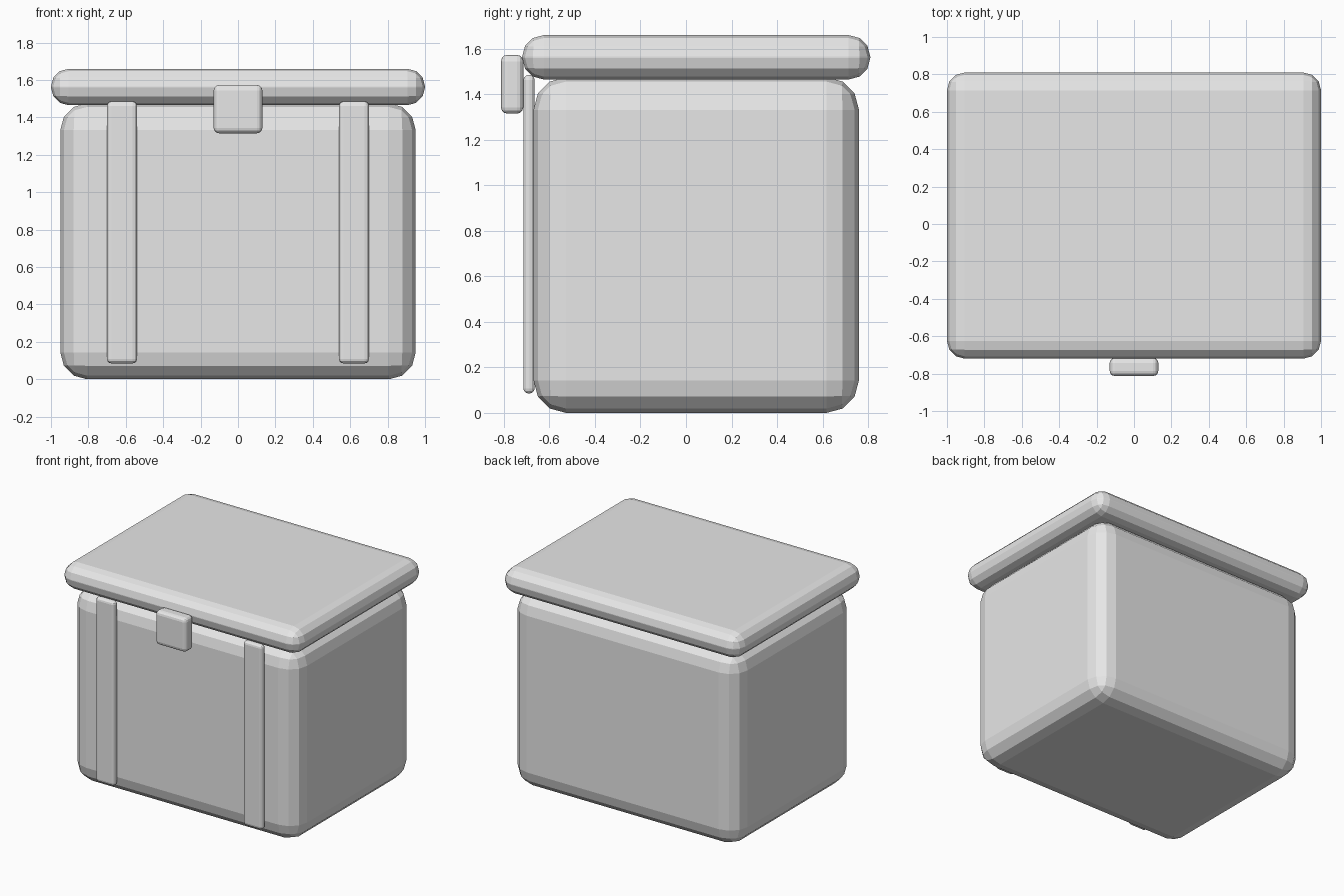
import bpy
import bmesh

cube = bpy.data.objects.get("Cube")
if cube:
    bpy.data.objects.remove(cube, do_unlink=True)

GREY = (0.8, 0.8, 0.8, 1.0)
grey = bpy.data.materials.new("plain grey")
grey.use_nodes = True
grey.diffuse_color = GREY
grey.node_tree.nodes["Principled BSDF"].inputs["Base Color"].default_value = GREY


def rounded_box(name, xs, ys, zs, radius, segments=3):
    """Box between the given limits, with faceted rounded edges."""
    spans = (xs, ys, zs)
    bm = bmesh.new()
    bmesh.ops.create_cube(bm, size=1)
    for v in bm.verts:
        for i, (low, high) in enumerate(spans):
            v.co[i] *= high - low
    mesh = bpy.data.meshes.new(name)
    bm.to_mesh(mesh)
    bm.free()
    mesh.materials.append(grey)
    obj = bpy.data.objects.new(name, mesh)
    obj.location = [(low + high) / 2 for low, high in spans]
    bpy.context.collection.objects.link(obj)
    bevel = obj.modifiers.new("rounded edges", "BEVEL")
    bevel.width = radius
    bevel.segments = segments
    return obj


# Chest body and overhanging lid
rounded_box("body", (-0.95, 0.95), (-0.67, 0.76), (0, 1.475), 0.143)
rounded_box("lid", (-1, 1), (-0.72, 0.81), (1.465, 1.66), 0.095)

# Pair of upright straps on the front
for side, name in ((-1, "right_strap"), (1, "left_strap")):
    limits = sorted((side * 0.54, side * 0.7))
    rounded_box(name, limits, (-0.715, -0.665), (0.085, 1.485), 0.023)

# Latch over the lid's front edge
rounded_box("latch", (-0.13, 0.13), (-0.813, -0.715), (1.315, 1.573), 0.028)
